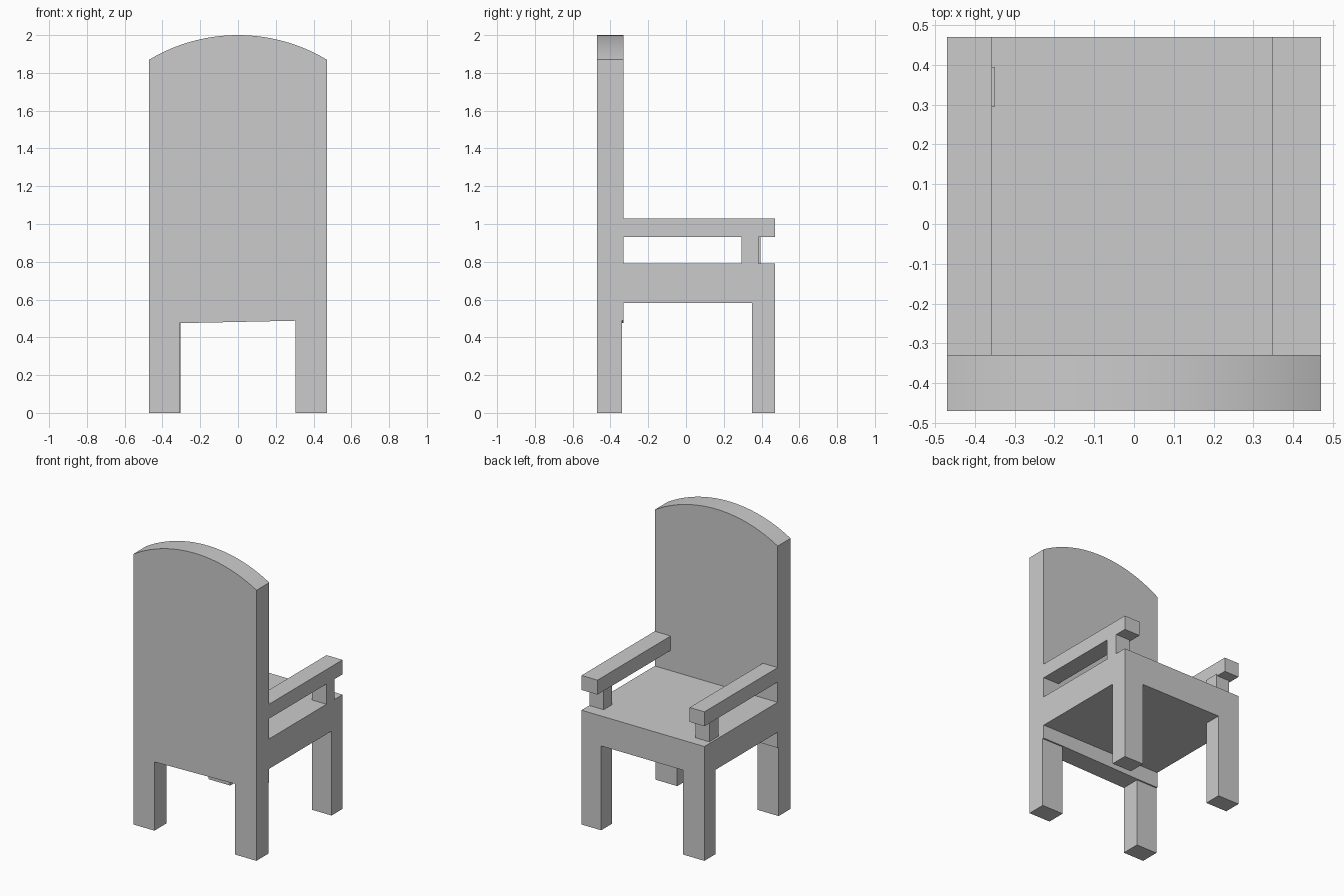
import bpy
import bmesh
import math

cube = bpy.data.objects.get("Cube")
if cube:
    bpy.data.objects.remove(cube, do_unlink=True)

GREY = 0.6
grey = bpy.data.materials.new("plain_grey")
grey.use_nodes = True
grey.diffuse_color = (GREY, GREY, GREY, 1)
grey.node_tree.nodes["Principled BSDF"].inputs["Base Color"].default_value = (GREY, GREY, GREY, 1)


def add_object(name, bm):
    bmesh.ops.recalc_face_normals(bm, faces=bm.faces)
    mesh = bpy.data.meshes.new(name)
    bm.to_mesh(mesh)
    bm.free()
    mesh.materials.append(grey)
    obj = bpy.data.objects.new(name, mesh)
    bpy.context.collection.objects.link(obj)
    return obj


def box(name, xs, ys, zs):
    bm = bmesh.new()
    bmesh.ops.create_cube(bm, size=1)
    for v in bm.verts:
        v.co = [r[0] if c < 0 else r[1] for c, r in zip(v.co, (xs, ys, zs))]
    return add_object(name, bm)


HALF, SEAT_LOW, SEAT_TOP = 0.47, 0.583, 0.79
BACK_FACE = -0.33

# Tall back with rear legs, cut from one board with an arched top
side_z, top_z, steps = 1.87, 2.0, 40
rise = top_z - side_z
radius = (HALF ** 2 + rise ** 2) / (2 * rise)
sweep = math.asin(HALF / radius)
arch = []
for i in range(steps + 1):
    a = sweep * (1 - 2 * i / steps)
    arch.append((radius * math.sin(a), top_z - radius + radius * math.cos(a)))
outline = [(-HALF, 0.475), (-0.31, 0.475), (0.305, 0.488), (HALF, 0.488)] + arch
bm = bmesh.new()
face = bm.faces.new([bm.verts.new((x, -HALF, z)) for x, z in outline])
ext = bmesh.ops.extrude_face_region(bm, geom=[face])
new_verts = [g for g in ext["geom"] if isinstance(g, bmesh.types.BMVert)]
bmesh.ops.translate(bm, verts=new_verts, vec=(0, BACK_FACE + HALF, 0))
back = add_object("chair_back", bm)
bpy.context.view_layer.objects.active = back
back.select_set(True)
bpy.ops.object.shade_smooth_by_angle(angle=math.radians(30))
back.select_set(False)

# Seat block
box("seat", (-HALF, HALF), (BACK_FACE, HALF), (SEAT_LOW, SEAT_TOP))

# Legs, arms and arm posts on each side
sides = {
    "left": dict(leg=(0.305, HALF), front=(0.32, HALF), arm=(0.348, HALF),
                 post=(0.36, HALF), post_y=(0.295, 0.385), rear_top=0.488),
    "right": dict(leg=(-HALF, -0.31), front=(-HALF, -0.305), arm=(-HALF, -0.357),
                  post=(-0.455, -0.35), post_y=(0.295, 0.395), rear_top=0.475),
}
for side, s in sides.items():
    box(side + "_rear_leg", s["leg"], (-HALF, -0.34), (0, s["rear_top"]))
    box(side + "_front_leg", s["front"], (0.35, HALF), (0, SEAT_LOW))
    box(side + "_arm_post", s["post"], s["post_y"], (SEAT_TOP, 0.94))
    box(side + "_arm", s["arm"], (BACK_FACE, HALF), (0.93, 1.03))
